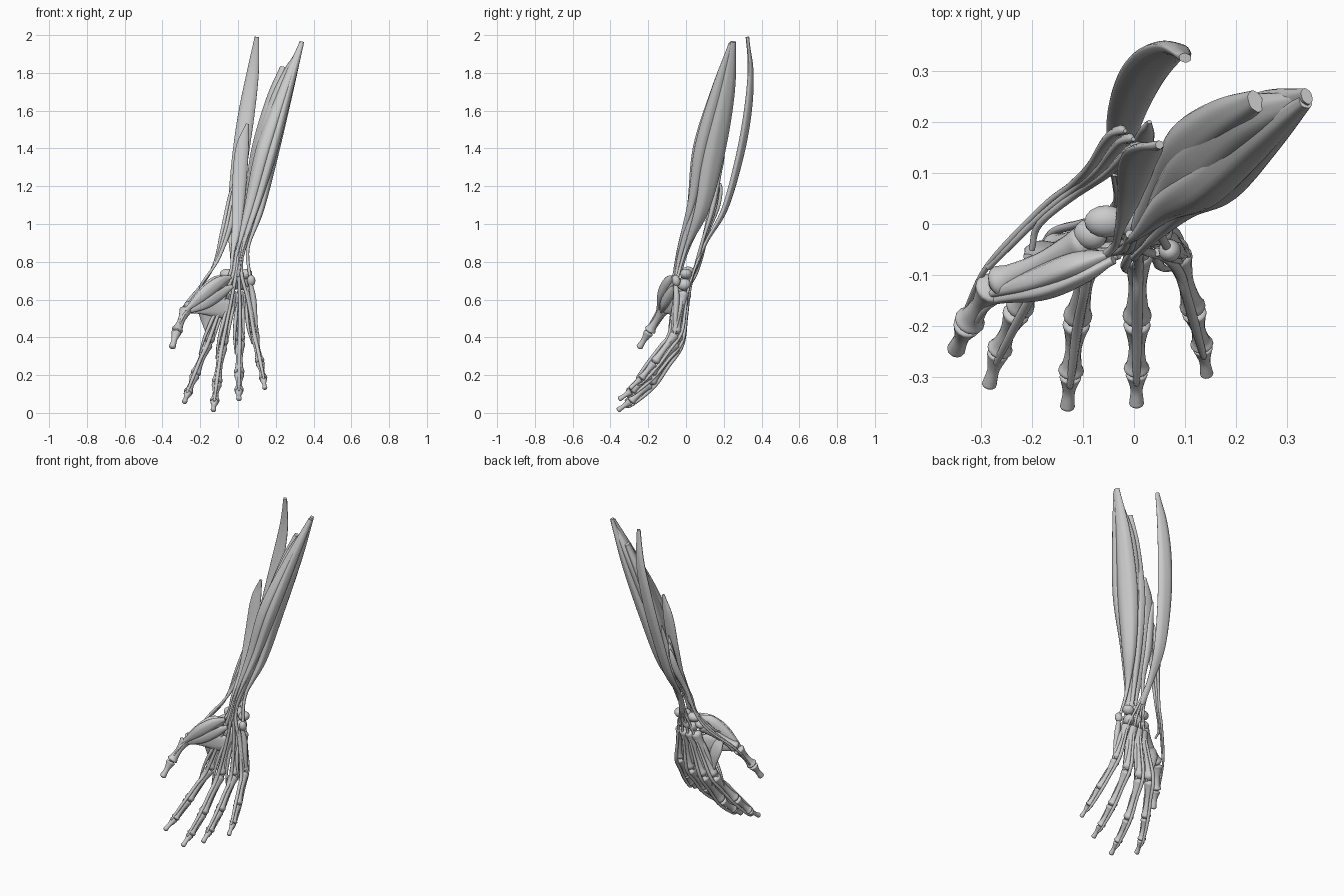
import bpy, bmesh, math
from mathutils import Vector as V


def spline(vals, n):
    """Catmull-Rom samples through a list of vectors."""
    out = []
    for i in range(len(vals) - 1):
        p1, p2 = vals[i], vals[i + 1]
        p0 = vals[i - 1] if i else p1 * 2 - p2
        p3 = vals[i + 2] if i + 2 < len(vals) else p2 * 2 - p1
        for k in range(n):
            t = k / n
            out.append(0.5 * (2 * p1 + (p2 - p0) * t + (2 * p0 - 5 * p1 + 4 * p2 - p3) * t * t
                              + (3 * p1 - p0 - 3 * p2 + p3) * t ** 3))
    return out + [vals[-1]]


def tube(name, pts, radii, wide=(1, 0, 0), flat=1.0, sides=14, n=6, ridge=0.0):
    """Elliptical sweep; 'wide' is the direction of the large radius."""
    pts = [V(p) for p in pts]
    path = spline(pts, n)
    rad = [v.x for v in spline([V((r, 0, 0)) for r in radii], n)]
    bm = bmesh.new()
    rings = []
    for i, c in enumerate(path):
        t = (path[min(i + 1, len(path) - 1)] - path[max(i - 1, 0)]).normalized()
        w = V(wide)
        w = (w - t * w.dot(t)).normalized()
        d = t.cross(w)
        r = max(rad[i], 0.002)
        f = max(flat, min(1, 0.009 / r)) if flat < 1 else flat
        ring = []
        for k in range(sides):
            a = math.tau * k / sides
            q = r * (1 + ridge * math.sin(6 * a + 5 * i / len(path)))
            ring.append(bm.verts.new(c + w * q * math.cos(a) + d * q * f * math.sin(a)))
        rings.append(ring)
    for a, b in zip(rings, rings[1:]):
        for k in range(sides):
            m = (k + 1) % sides
            bm.faces.new((a[k], a[m], b[m], b[k]))
    bm.faces.new(rings[0][::-1])
    bm.faces.new(rings[-1])
    finish(name, bm)


def finish(name, bm):
    bmesh.ops.recalc_face_normals(bm, faces=bm.faces)
    for f in bm.faces:
        f.smooth = len(f.verts) <= 4
    me = bpy.data.meshes.new(name)
    bm.to_mesh(me)
    bm.free()
    ob = bpy.data.objects.new(name, me)
    bpy.context.collection.objects.link(ob)
    return ob


def bone(name, a, b, r, tip=False):
    """Waisted shaft with flared, rounded ends."""
    a, b = V(a), V(b)
    ks = (0, .06, .2, .5, .8, .93, 1)
    rs = (.45, 1.1, .92, .65, .8, 1.05, .5)
    if tip:
        rs = (.45, 1.05, .9, .6, .68, .7, .3)
    tube(name, [a.lerp(b, k) for k in ks], [r * q for q in rs], n=4)


def pebble(name, c, s, rot=0.0):
    bm = bmesh.new()
    bmesh.ops.create_uvsphere(bm, u_segments=16, v_segments=10, radius=1)
    ob = finish(name, bm)
    ob.location, ob.scale, ob.rotation_euler = c, s, (0.2, rot, rot)


# finger skeleton: carpal base, knuckle, two joints, tip
fingers = {
    "index": [(-.06, -.005, .645), (-.16, -.05, .37), (-.228, -.17, .20), (-.265, -.25, .105), (-.285, -.32, .055)],
    "middle": [(-.025, 0, .645), (-.085, -.05, .355), (-.112, -.19, .155), (-.124, -.295, .06), (-.131, -.363, .012)],
    "ring": [(.01, 0, .645), (.008, -.05, .375), (.006, -.19, .205), (.005, -.29, .115), (.005, -.357, .070)],
    "little": [(.045, -.01, .645), (.085, -.055, .42), (.117, -.17, .265), (.134, -.24, .18), (.143, -.298, .128)],
}
thumb = [(-.085, -.03, .68), (-.275, -.12, .55), (-.325, -.195, .43), (-.350, -.25, .342)]
parts = ("metacarpal", "proximal_phalanx", "middle_phalanx", "distal_phalanx")

for fname, p in fingers.items():
    s = 0.9 if fname == "little" else 1.0
    for i in range(4):
        bone(f"{fname}_{parts[i]}", p[i], p[i + 1], (.028, .027, .024, .020)[i] * s, i == 3)
    q = [V(v) for v in p]
    back = [V((0, .02, 0)), V((0, .03, .0)), V((0, .022, -.016)), V((0, .014, -.016)), V((0, .004, -.012))]
    # extensor tendon along the back of the finger
    tube(f"{fname}_extensor_tendon",
         [V((-.03 + q[0].x * .15, .10, .90)), V((q[0].x * .4 - .01, .045, .76)), q[0] + back[0],
          q[0].lerp(q[1], .5) + V((0, .027, 0)), q[1] + back[1], q[1].lerp(q[2], .5) + V((0, .025, -.012)),
          q[2] + back[2], q[3] + back[3], q[3].lerp(q[4], .4) + back[4]],
         [.007, .007, .007, .008, .011, .009, .010, .007, .004], flat=.6, sides=8)
    # flexor tendons through the palm
    tube(f"{fname}_flexor_tendon",
         [V((q[0].x * .3 + .01, -.02, .86)), V((q[0].x * .4, -.05, .74)), q[0].lerp(q[1], .25) + V((0, -.042, 0)),
          q[1] + V((0, -.034, .0)), q[1].lerp(q[2], .5) + V((0, -.022, .012)),
          q[2] + V((0, -.022, .014)), q[3] + V((0, -.012, .016)), q[3].lerp(q[4], .3) + V((0, -.005, .014))],
         [.009, .010, .009, .011, .010, .010, .007, .004], flat=.7, sides=8)
    # slender palm muscle beside the tendon
    a, b = q[0].lerp(q[1], .22) + V((-.012, -.038, 0)), q[1].lerp(q[2], .35) + V((-.022, .005, 0))
    tube(f"{fname}_lumbrical", [a, a.lerp(b, .3) + V((-.006, -.006, 0)), a.lerp(b, .65) + V((-.008, -.006, 0)), b],
         [.004, .010, .008, .003], sides=8)
    # muscles on both sides of the hand bone
    for side, sx in (("outer", -1), ("inner", 1)):
        pts = [q[0].lerp(q[1], k) + V((sx * o, -.006, 0)) for k, o in ((.08, .012), (.35, .017), (.7, .018), (1.0, .02))]
        tube(f"{fname}_{side}_interosseous", pts + [q[1].lerp(q[2], .35) + V((sx * .015, .008, 0))],
             [.006, .015, .011, .006, .003], wide=(0, 1, 0), flat=.7, sides=10)

# thumb bones
for i, nm in enumerate(("thumb_metacarpal", "thumb_proximal_phalanx", "thumb_distal_phalanx")):
    bone(nm, thumb[i], thumb[i + 1], (.031, .029, .025)[i], i == 2)

# wrist bones
for i, (c, s) in enumerate([
        ((-.085, -.02, .69), (.034, .03, .026)), ((-.05, -.005, .675), (.025, .032, .03)),
        ((-.012, .0, .69), (.03, .036, .04)), ((.03, -.01, .68), (.03, .036, .032)),
        ((-.055, .005, .735), (.042, .032, .028)), ((-.005, .01, .745), (.034, .036, .029)),
        ((.042, .0, .735), (.034, .032, .027)), ((.070, -.052, .70), (.022, .022, .030))]):
    pebble(f"wrist_bone_{i + 1}", c, s, 0.3 * (i % 3 - 1))

# thumb pad and web muscles
for nm, pts, r, fl in (
        ("thumb_opposing_muscle", [(-.05, -.06, .71), (-.11, -.08, .68), (-.19, -.11, .615), (-.275, -.135, .55)],
         (.014, .046, .042, .014), .6),
        ("thumb_short_abductor", [(-.04, -.07, .72), (-.10, -.10, .69), (-.18, -.13, .63), (-.28, -.15, .54)],
         (.01, .03, .032, .008), .6),
        ("thumb_short_flexor", [(-.03, -.06, .67), (-.10, -.085, .63), (-.18, -.115, .58), (-.28, -.135, .53)],
         (.01, .032, .032, .008), .6),
        ("thumb_adductor", [(-.045, -.045, .55), (-.11, -.065, .56), (-.18, -.09, .56), (-.27, -.12, .54)],
         (.05, .052, .04, .012), .28),
        ("web_muscle", [(-.20, -.07, .60), (-.175, -.062, .555), (-.16, -.05, .49), (-.155, -.045, .40)],
         (.02, .042, .036, .008), .4)):
    tube(nm, pts, r, wide=(.1, 0, 1) if nm != "web_muscle" else (1, -.3, 0), flat=fl, ridge=.03, sides=24)

# little-finger pad
tube("little_finger_abductor", [(.065, -.055, .69), (.080, -.05, .61), (.088, -.055, .52), (.102, -.06, .40)],
     [.01, .016, .014, .005], sides=12)
tube("little_finger_flexor", [(.045, -.055, .67), (.055, -.055, .6), (.073, -.065, .52), (.095, -.075, .40)],
     [.008, .013, .011, .005], sides=12)

# front forearm muscles
W = (.4, -.9, 0)
front = (
    ("ulnar_wrist_flexor", [(.338, .25, 1.965), (.258, .215, 1.70), (.172, .15, 1.38), (.108, .085, 1.08),
                            (.052, .0, .87), (.066, -.05, .70)], (.016, .045, .060, .042, .012, .008), .66),
    ("radial_wrist_flexor", [(.335, .24, 1.955), (.242, .165, 1.70), (.138, .08, 1.40), (.062, .035, 1.10),
                             (.0, -.025, .87), (-.04, -.045, .70)], (.014, .036, .046, .030, .009, .007), .85),
    ("long_palm_muscle", [(.338, .238, 1.955), (.258, .165, 1.70), (.175, .085, 1.40), (.100, .035, 1.12),
                          (.025, -.04, .87), (.0, -.065, .72)], (.012, .034, .042, .026, .007, .008), .85),
    ("surface_finger_flexor", [(.325, .24, 1.92), (.225, .2, 1.70), (.14, .125, 1.40), (.08, .065, 1.12),
                               (.025, -.015, .87), (.0, -.05, .74)], (.016, .052, .070, .048, .022, .014), .75),
    ("deep_finger_flexor", [(.238, .24, 1.83), (.175, .205, 1.65), (.105, .15, 1.38), (.06, .085, 1.10),
                            (.012, .0, .87), (.0, -.035, .74)], (.022, .040, .050, .038, .020, .012), .66))
for nm, pts, r, fl in front:
    tube(nm, pts, r, wide=W, flat=fl, ridge=.03, sides=28, n=8)
tube("long_thumb_flexor", [(.050, .155, 1.53), (.022, .145, 1.40), (.006, .115, 1.2), (-.006, .06, 1.0),
                           (-.028, -.01, .85), (-.045, -.05, .73), (-.13, -.105, .64), (-.27, -.15, .54),
                           (-.325, -.215, .43)],
     [.008, .034, .036, .026, .01, .008, .008, .007, .004], flat=.4, ridge=.03, sides=24)

# back forearm muscle: flat strap
tube("finger_extensor", [(.100, .325, 1.99), (.078, .342, 1.80), (.044, .325, 1.58), (.010, .28, 1.34),
                         (-.018, .205, 1.08), (-.03, .11, .91), (-.012, .05, .77)],
     [.012, .032, .043, .043, .035, .020, .018], wide=(1, -.2, 0), flat=.45, ridge=.03, sides=28, n=8)
tube("ulnar_wrist_extensor", [(.03, .20, 1.36), (.022, .175, 1.25), (.012, .14, 1.08), (.005, .085, .9),
                              (-.04, .035, .72)],
     [.004, .018, .022, .012, .007], flat=.6, sides=14)

# thumb extensors wrapping round the wrist
for i, nm in enumerate(("long_thumb_abductor", "short_thumb_extensor", "long_thumb_extensor")):
    o = i * .016
    pts = [(.015 - o, .15 + o, 1.28 - o * 2), (.0 - o, .15 + o, 1.2 - o), (-.018 - o, .13 + o, 1.08),
           (-.052 - o, .10 + o * .4, .95), (-.112 - o * .3, .06 + o * .5, .80), (-.185 + o * .2, .0 + o, .695)]
    pts += [(-.285, -.09 + o * .3, .565)] if i else [(-.20, -.05, .66)]
    pts += [(-.333, -.175, .43)] if i > 1 else []
    r = [.004, .016, .020, .013, .008, .007, .006, .004]
    tube(nm, pts, r[:len(pts)], wide=(1, .6, 0), flat=.6, sides=12)
